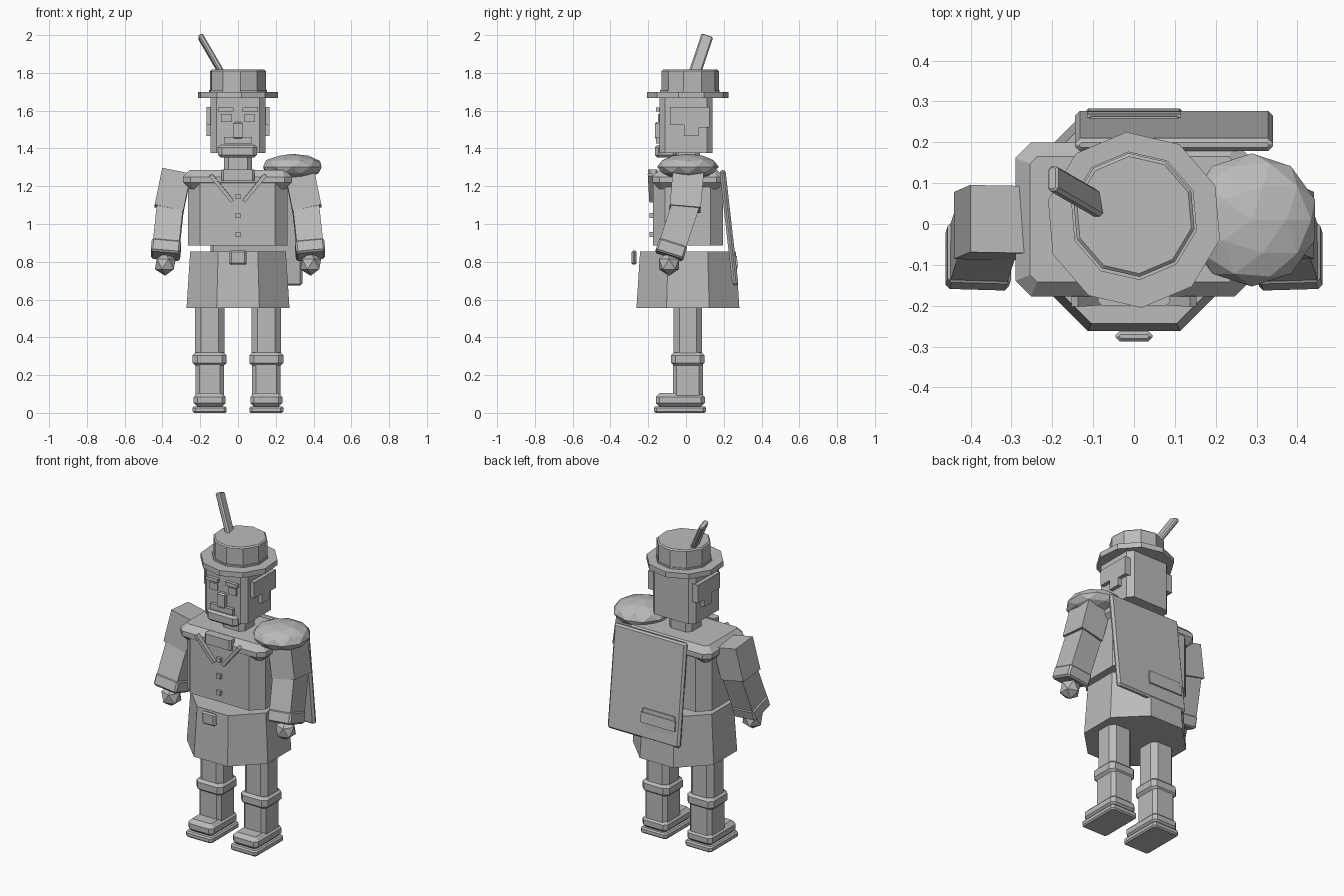
import bpy, bmesh, math
from mathutils import Vector, Matrix

cube = bpy.data.objects.get("Cube")
if cube:
    bpy.data.objects.remove(cube, do_unlink=True)

grey = bpy.data.materials.new("plain_grey")
grey.use_nodes = True
tone = (0.5, 0.5, 0.5, 1)
grey.diffuse_color = tone
grey.node_tree.nodes["Principled BSDF"].inputs["Base Color"].default_value = tone


def finish(name, bm, matrix=None):
    if matrix is not None:
        bm.transform(matrix)
    bmesh.ops.recalc_face_normals(bm, faces=bm.faces)
    mesh = bpy.data.meshes.new(name)
    bm.to_mesh(mesh)
    bm.free()
    mesh.materials.append(grey)
    obj = bpy.data.objects.new(name, mesh)
    bpy.context.collection.objects.link(obj)
    return obj


def chamfered(size, upright=0, rim=0):
    """Box with chamfered upright edges and a chamfered top and bottom rim."""
    bm = bmesh.new()
    bmesh.ops.create_cube(bm, size=1)
    bmesh.ops.scale(bm, vec=size, verts=bm.verts)

    def vertical(e):
        return abs(e.verts[0].co.z - e.verts[1].co.z) > 1e-4
    if upright:
        bmesh.ops.bevel(bm, geom=[e for e in bm.edges if vertical(e)],
                        offset=upright, segments=1, affect='EDGES')
    if rim:
        bmesh.ops.bevel(bm, geom=[e for e in bm.edges if not vertical(e)],
                        offset=rim, segments=1, affect='EDGES')
    return bm


def box(name, x, y, z, upright=0, rim=0):
    """Box from ranges on each axis."""
    ranges = (x, y, z)
    size = [b - a for a, b in ranges]
    centre = [(a + b) / 2 for a, b in ranges]
    return finish(name, chamfered(size, upright, rim), Matrix.Translation(centre))


def beam(name, start, end, width, depth, upright=0, rim=0):
    """Box running from start to end, its width kept close to the x axis."""
    a, b = Vector(start), Vector(end)
    w = (b - a).normalized()
    u = (Vector((1, 0, 0)) - w * w.x).normalized()
    v = w.cross(u)
    turn = Matrix((u, v, w)).transposed().to_4x4()
    bm = chamfered((width, depth, (b - a).length), upright, rim)
    return finish(name, bm, Matrix.Translation((a + b) / 2) @ turn)


def lathe(name, sides, rings, centre, angle, stretch=1.0):
    """Faceted solid from (radius, height) rings."""
    bm = bmesh.new()
    loops = []
    for r, z in rings:
        loops.append([bm.verts.new((r * math.cos(angle + math.tau * i / sides),
                                    r * stretch * math.sin(angle + math.tau * i / sides), z))
                      for i in range(sides)])
    for lo, hi in zip(loops, loops[1:]):
        for i in range(sides):
            j = (i + 1) % sides
            bm.faces.new((lo[i], lo[j], hi[j], hi[i]))
    bm.faces.new(loops[0][::-1])
    bm.faces.new(loops[-1])
    return finish(name, bm, Matrix.Translation(centre))


def ball(name, centre, radius, detail, squash=1.0):
    bm = bmesh.new()
    bmesh.ops.create_icosphere(bm, subdivisions=detail, radius=radius)
    bmesh.ops.scale(bm, vec=(1, 1, squash), verts=bm.verts)
    return finish(name, bm, Matrix.Translation(centre))


# Legs, arms and paired face parts
for side, s in (("left", 1), ("right", -1)):
    def span(a, b):
        return tuple(sorted((s * a, s * b)))

    box(side + "_sole", span(0.06, 0.24), (-0.17, 0.105), (0, 0.035), 0.015, 0.008)
    box(side + "_shoe", span(0.065, 0.235), (-0.16, 0.1), (0.03, 0.105), 0.02, 0.022)
    box(side + "_shin", span(0.075, 0.225), (-0.07, 0.09), (0.08, 0.27), 0.02)
    box(side + "_knee_band", span(0.06, 0.24), (-0.08, 0.098), (0.25, 0.32), 0.025, 0.015)
    box(side + "_thigh", span(0.072, 0.227), (-0.065, 0.085), (0.3, 0.6), 0.03)

    beam(side + "_upper_arm", (s * 0.325, 0.012, 1.275), (s * 0.365, -0.005, 1.08), 0.155, 0.165)
    beam(side + "_forearm", (s * 0.355, 0.005, 1.12), (s * 0.382, -0.078, 0.87), 0.14, 0.145)
    beam(side + "_cuff", (s * 0.378, -0.068, 0.9), (s * 0.385, -0.09, 0.83), 0.155, 0.155, 0.01, 0.01)
    ball(side + "_hand", (s * 0.385, -0.09, 0.788), 0.062, 1)

    box(side + "_eyebrow", span(0.025, 0.105), (-0.16, -0.13), (1.595, 1.617))
    box(side + "_eye", span(0.035, 0.09), (-0.148, -0.13), (1.54, 1.582))
    beam(side + "_lapel", (s * 0.03, -0.182, 1.12), (s * 0.145, -0.19, 1.26), 0.02, 0.025)

    # Stepped hair panel with a sideburn
    outline = [(-0.085, 1.62), (0.125, 1.62), (0.125, 1.51), (0.065, 1.51), (0.065, 1.465),
               (-0.01, 1.465), (-0.01, 1.525), (-0.085, 1.525)]
    bm = bmesh.new()
    face = bm.faces.new([bm.verts.new((s * 0.13, y, z)) for y, z in outline])
    out = bmesh.ops.extrude_face_region(bm, geom=[face])["geom"]
    bmesh.ops.translate(bm, vec=(s * 0.038, 0, 0),
                        verts=[v for v in out if isinstance(v, bmesh.types.BMVert)])
    finish(side + "_hair_panel", bm)

# Skirt and buckle
eighth = math.pi / 8
lathe("skirt", 8, [(0.295, 0.555), (0.274, 0.855)], (0, 0.01, 0), eighth)
box("belt_buckle", (-0.045, 0.045), (-0.288, -0.262), (0.785, 0.86), 0.01, 0.008)

# Coat
box("coat", (-0.265, 0.262), (-0.175, 0.195), (0.885, 1.22), 0.065)
box("shoulder_yoke", (-0.29, 0.285), (-0.177, 0.2), (1.185, 1.285), 0.038, 0.035)
box("collar_plate", (-0.088, 0.088), (-0.2, -0.15), (1.228, 1.288), 0.01)
for z in (0.945, 1.045, 1.145):
    box("coat_button", (-0.014, 0.014), (-0.192, -0.17), (z - 0.013, z + 0.013))
ball("shoulder_pad", (0.288, 0.01, 1.303), 0.163, 2, 0.42)

# Shield on the back with a narrow plate
beam("shield", (0.098, 0.262, 0.675), (0.098, 0.193, 1.285), 0.485, 0.032, 0.012, 0.01)
beam("shield_plate", (0, 0.27, 0.77), (0, 0.263, 0.83), 0.23, 0.012)

# Neck and head
box("neck", (-0.075, 0.075), (-0.065, 0.075), (1.22, 1.4), 0.025)
box("head", (-0.145, 0.145), (-0.14, 0.14), (1.375, 1.67), 0.03)
box("beard", (-0.105, 0.1), (-0.165, -0.05), (1.353, 1.418), 0.02, 0.012)
box("moustache", (-0.075, 0.075), (-0.16, -0.12), (1.425, 1.46))
box("nose", (-0.025, 0.025), (-0.165, -0.12), (1.45, 1.54), 0, 0.008)

# Hat and feather
turn = math.radians(23)
lathe("hat_brim", 10, [(0.216, 1.668), (0.216, 1.7)], (0, 0.01, 0), turn)
lathe("hat_band", 10, [(0.158, 1.69), (0.158, 1.71)], (0, 0.02, 0), turn)
lathe("hat_crown", 10, [(0.152, 1.69), (0.152, 1.81), (0.144, 1.817)], (0, 0.022, 0), turn)
beam("feather", (-0.075, 0.04, 1.78), (-0.2, 0.112, 1.995), 0.028, 0.065, 0.008, 0.005)
